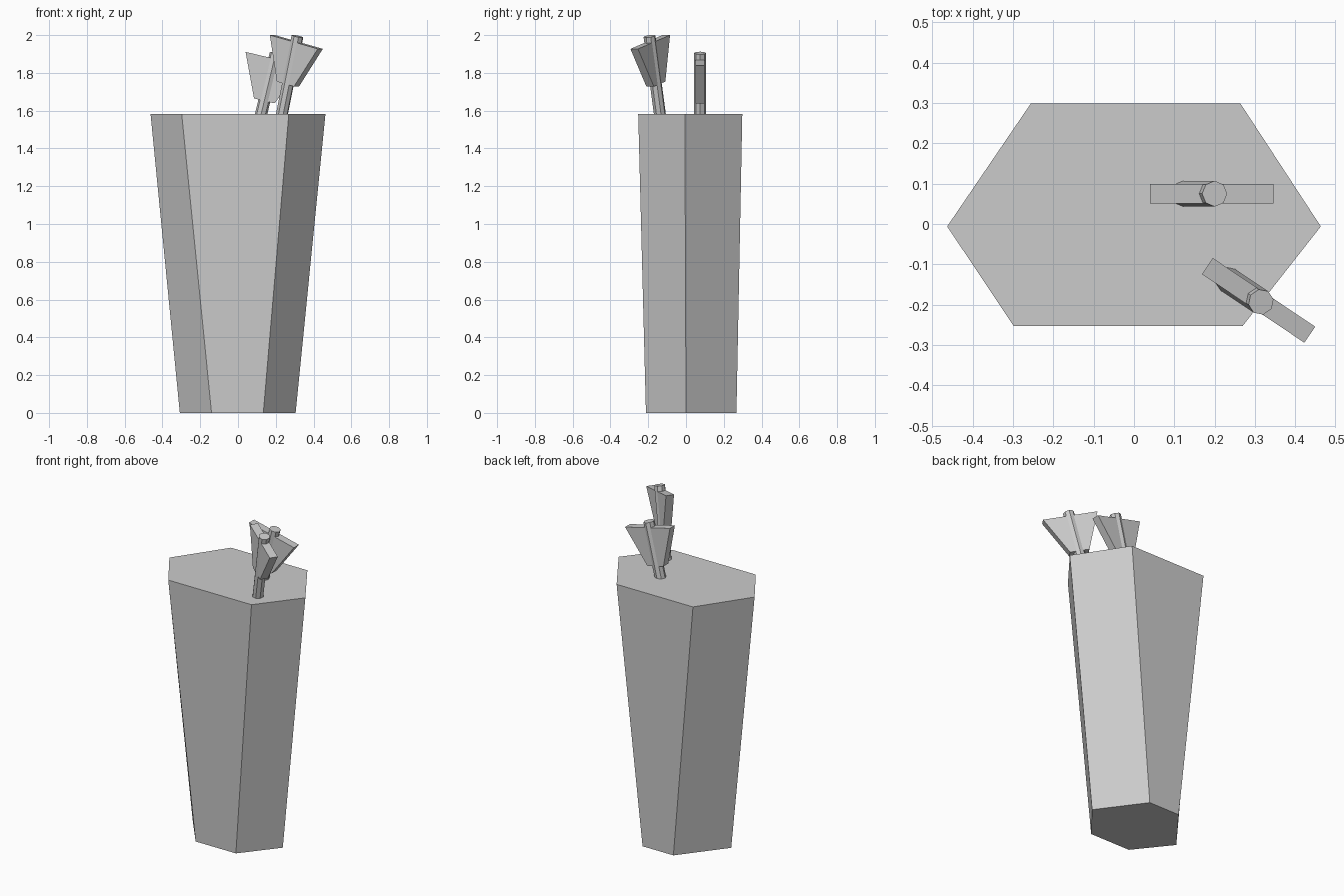
import bpy, bmesh
from math import radians
from mathutils import Matrix, Vector

if "Cube" in bpy.data.objects:
    bpy.data.objects.remove(bpy.data.objects["Cube"])


def finish(bm, name, matrix=Matrix.Identity(4)):
    bmesh.ops.recalc_face_normals(bm, faces=bm.faces)
    mesh = bpy.data.meshes.new(name)
    bm.to_mesh(mesh)
    bm.free()
    obj = bpy.data.objects.new(name, mesh)
    bpy.context.collection.objects.link(obj)
    obj.matrix_world = matrix
    return obj


def loft(bm, lower, upper):
    """Closed solid between two matching outlines."""
    a = [bm.verts.new(p) for p in lower]
    b = [bm.verts.new(p) for p in upper]
    n = len(a)
    for i in range(n):
        j = (i + 1) % n
        bm.faces.new((a[i], a[j], b[j], b[i]))
    bm.faces.new(a[::-1])
    bm.faces.new(b)


# Tapered six-sided case
top = [(-0.298, -0.253), (0.269, -0.253), (0.463, -0.006),
       (0.264, 0.298), (-0.256, 0.298), (-0.463, -0.006)]
bottom = [(-0.140, -0.212), (0.134, -0.212), (0.305, 0.0),
          (0.109, 0.267), (-0.101, 0.267), (-0.308, 0.0)]
bm = bmesh.new()
loft(bm, [(x, y, 0) for x, y in bottom], [(x, y, 1.583) for x, y in top])
finish(bm, "quiver_body")


# Arrows: eight-sided shaft and a flat flared pair of vanes
def arrow(name, location, turn):
    matrix = (Matrix.Translation(location) @ Matrix.Rotation(radians(turn), 4, 'Z')
              @ Matrix.Rotation(radians(13.5), 4, 'Y'))
    bm = bmesh.new()
    low, high = -0.18, 0.334
    bmesh.ops.create_cone(bm, cap_ends=True, segments=8, radius1=0.032,
                          radius2=0.032, depth=high - low,
                          matrix=Matrix.Translation((0, 0, (low + high) / 2)))
    finish(bm, name + "_shaft", matrix)

    bm = bmesh.new()
    profile = [(-0.056, 0.074), (0.056, 0.074), (0.157, 0.303), (-0.157, 0.303)]
    loft(bm, [(x, -0.024, z) for x, z in profile], [(x, 0.024, z) for x, z in profile])
    finish(bm, name + "_vanes", matrix)


arrow("back_arrow", Vector((0.122, 0.075, 1.58)), 0)
arrow("front_arrow", Vector((0.25, -0.150, 1.669)), -33.8)
